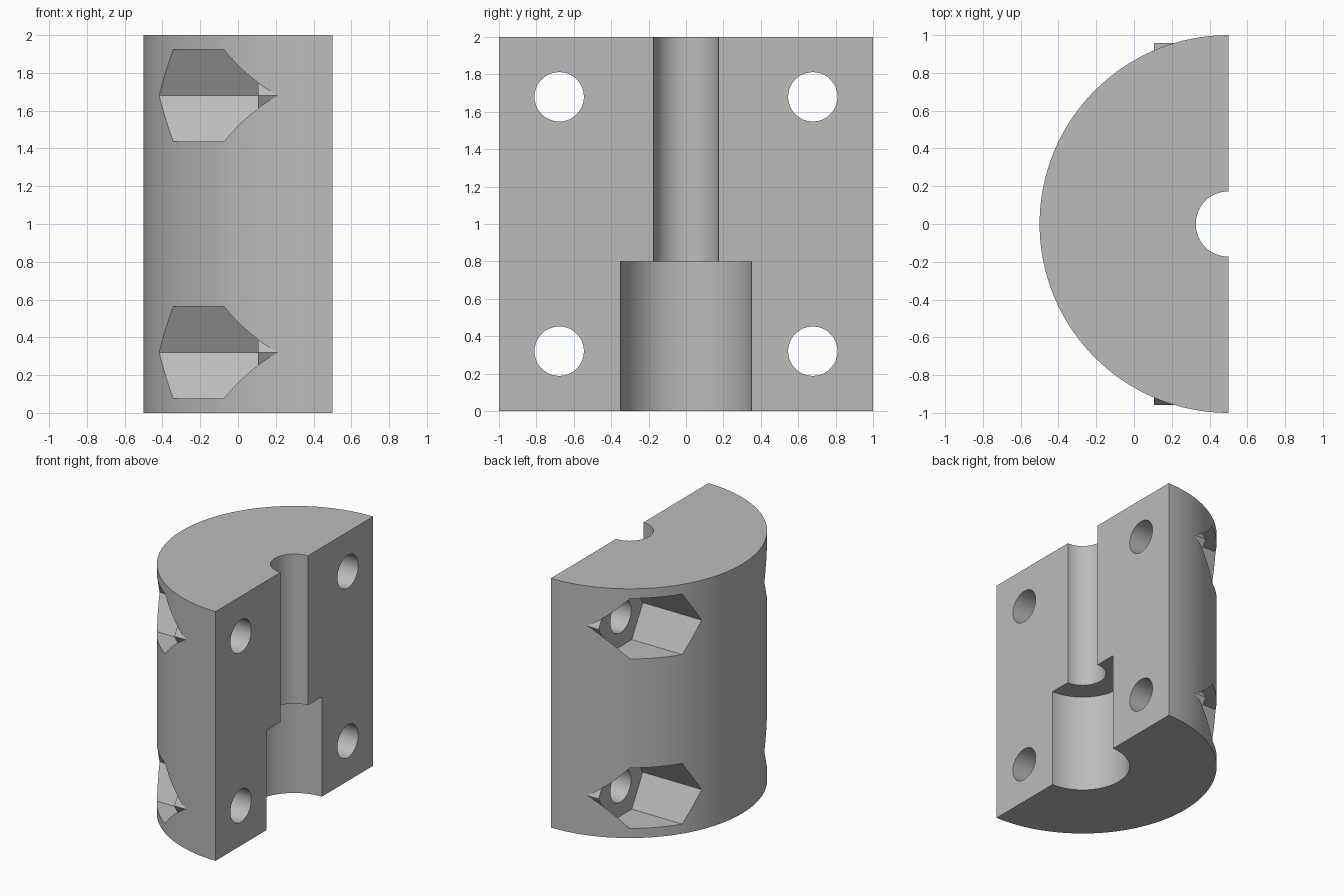
import bpy
import bmesh
from math import cos, sin, pi
from mathutils import Matrix

cube = bpy.data.objects.get("Cube")
if cube:
    bpy.data.objects.remove(cube, do_unlink=True)

FACE_X = 0.5        # flat mating face
HEIGHT = 2.0
BOLT_Y = 0.678
BOLT_Z = (0.32, 1.68)
SEAT_X = 0.105      # floor of the nut pockets

grey = bpy.data.materials.new("plain grey")
grey.use_nodes = True
colour = (0.5, 0.5, 0.5, 1)
grey.diffuse_color = colour
grey.node_tree.nodes["Principled BSDF"].inputs["Base Color"].default_value = colour


def finish(name, bm):
    bmesh.ops.recalc_face_normals(bm, faces=bm.faces)
    mesh = bpy.data.meshes.new(name)
    bm.to_mesh(mesh)
    bm.free()
    mesh.materials.append(grey)
    obj = bpy.data.objects.new(name, mesh)
    bpy.context.collection.objects.link(obj)
    return obj


def prism(name, sides, radius, start, end, axis, centre):
    """Regular prism from start to end along X or Z, centred on the other two axes."""
    bm = bmesh.new()
    bmesh.ops.create_cone(bm, cap_ends=True, segments=sides,
                          radius1=radius, radius2=radius, depth=end - start)
    middle = (start + end) / 2
    if axis == "X":
        # corners point along y, flats face up and down
        turn = Matrix.Rotation(pi / 2, 4, "Y")
        place = Matrix.Translation((middle, *centre))
        spin = Matrix.Rotation(0, 4, "Z")
    else:
        turn = spin = Matrix.Identity(4)
        place = Matrix.Translation((*centre, middle))
    bmesh.ops.transform(bm, matrix=place @ turn @ spin, verts=bm.verts)
    return finish(name, bm)


def combine(target, tool, operation):
    mod = target.modifiers.new(operation.lower(), "BOOLEAN")
    mod.operation = operation
    mod.solver = "EXACT"
    mod.object = tool
    bpy.context.view_layer.objects.active = target
    bpy.ops.object.modifier_apply(modifier=mod.name)
    bpy.data.objects.remove(tool, do_unlink=True)


# Half-round body
bm = bmesh.new()
steps = 64
arc = [bm.verts.new((FACE_X - sin(pi * i / steps), cos(pi * i / steps), 0))
       for i in range(steps + 1)]
base = bm.faces.new(arc)
top = bmesh.ops.extrude_face_region(bm, geom=[base])["geom"]
bmesh.ops.translate(bm, vec=(0, 0, HEIGHT),
                    verts=[v for v in top if isinstance(v, bmesh.types.BMVert)])
body = finish("clamp_half", bm)

# Nut seats: the outer corner of each hexagon stands proud of the round wall
spots = [(y, z) for y in (-BOLT_Y, BOLT_Y) for z in BOLT_Z]
for spot in spots:
    combine(body, prism("nut_seat", 6, 0.28, -0.2, 0.4, "X", spot), "UNION")
for spot in spots:
    combine(body, prism("nut_pocket", 6, 0.2805, -1, SEAT_X, "X", spot), "DIFFERENCE")
    combine(body, prism("bolt_hole", 48, 0.132, -0.8, 1, "X", spot), "DIFFERENCE")

# Stepped bore along the mating face
for radius, start, end in ((0.173, 0.5, 2.5), (0.35, -0.5, 0.8)):
    combine(body, prism("bore", 64, radius, start, end, "Z", (FACE_X, 0)), "DIFFERENCE")

bpy.ops.object.select_all(action="DESELECT")
body.select_set(True)
bpy.context.view_layer.objects.active = body
bpy.ops.object.shade_smooth_by_angle(angle=pi / 6)
